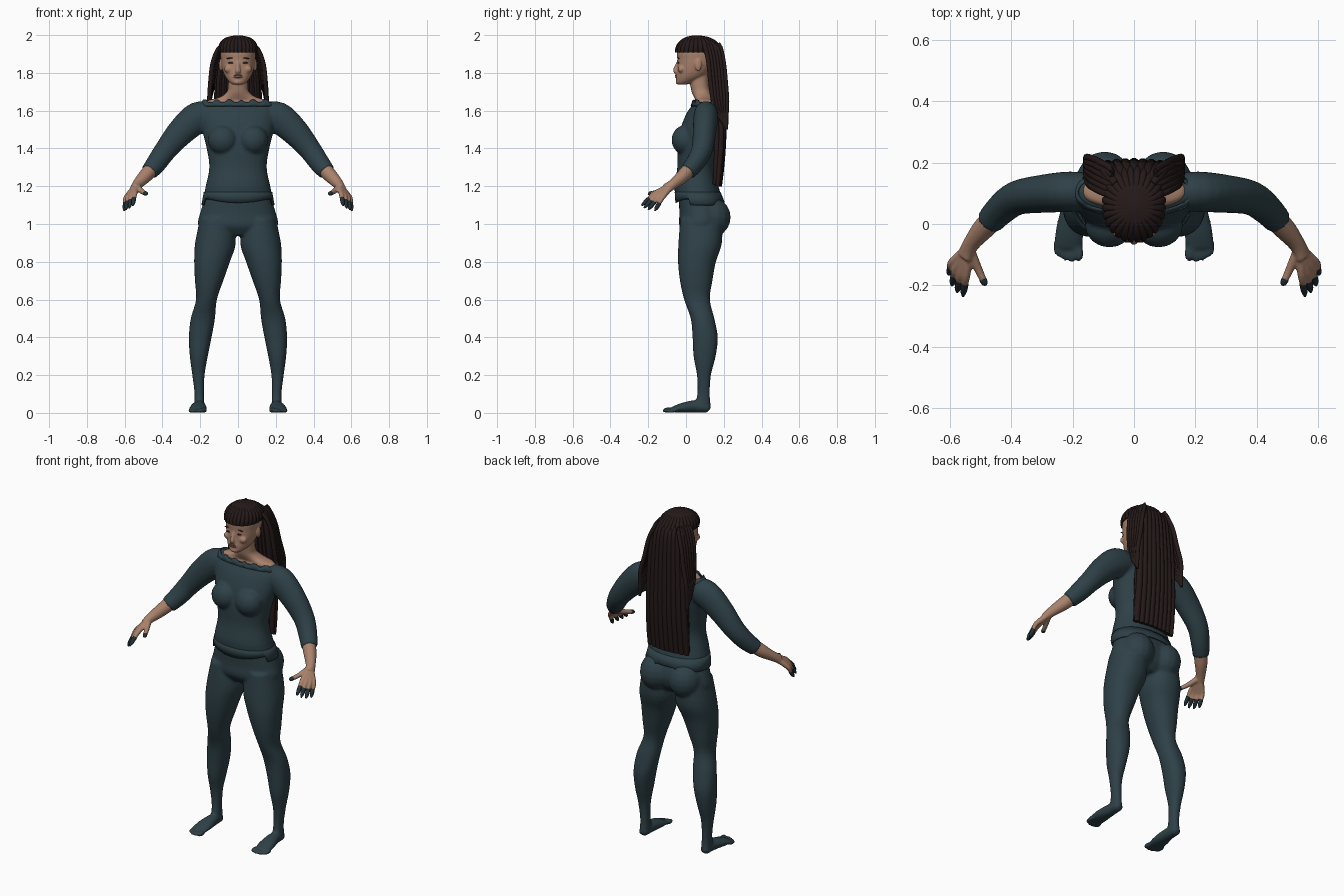
import bpy, bmesh, math
from mathutils import Vector, Matrix


def material(name, rgb):
    m = bpy.data.materials.new(name)
    m.diffuse_color = (*rgb, 1)
    return m


CLOTH = material("dark teal cloth", (0.027, 0.052, 0.063))
SKIN = material("skin", (0.40, 0.225, 0.15))
HAIR = material("dark brown hair", (0.019, 0.010, 0.010))
NAIL = material("dark fingertip", (0.016, 0.030, 0.037))
LIP = material("lip", (0.27, 0.12, 0.09))
EYE = material("eye", (0.05, 0.03, 0.025))


def smooth_rows(rows, k=4):
    """Catmull-Rom samples between rows of numbers."""
    out, n = [], len(rows)
    for i in range(n - 1):
        a, b, c, d = (rows[max(0, min(n - 1, i + j))] for j in (-1, 0, 1, 2))
        for s in range(k):
            t = s / k
            out.append([0.5 * (2 * q + (r - p) * t + (2 * p - 5 * q + 4 * r - w) * t * t
                               + (3 * q - p - 3 * r + w) * t ** 3)
                        for p, q, r, w in zip(a, b, c, d)])
    return out + [list(rows[-1])]


def skin_rings(bm, rings, cap=True):
    vr = [[bm.verts.new(p) for p in r] for r in rings]
    n = len(vr[0])
    for a, b in zip(vr, vr[1:]):
        for i in range(n):
            bm.faces.new((a[i], a[(i + 1) % n], b[(i + 1) % n], b[i]))
    if cap:
        bm.faces.new(vr[0][::-1])
        bm.faces.new(vr[-1])


def oval(z, x0, x1, y0, y1, n=32, lobes=0):
    pts = []
    for i in range(n):
        a = 2 * math.pi * i / n
        c, s = math.cos(a), math.sin(a)
        f = (abs(c) ** 2.2 + abs(s) ** 2.2) ** (-1 / 2.2)
        if lobes:
            f *= 1 - 0.07 * (1 - abs(math.sin(lobes * a / 2))) ** 2
        pts.append(Vector(((x0 + x1) / 2 + f * c * (x1 - x0) / 2,
                           (y0 + y1) / 2 + f * s * (y1 - y0) / 2, z)))
    return pts


def stack(bm, rows, s=1, **kw):
    """Upright loft; rows are z, x0, x1, y0, y1."""
    skin_rings(bm, [oval(z, s * a, s * b, c, d, **kw) for z, a, b, c, d in smooth_rows(rows)])


def tube(bm, rows, s=1, side=(1, 0, 0), n=12, k=4):
    """Loft along a path; rows are x, y, z, radius along side, other radius."""
    rows = smooth_rows([(s * r[0], *r[1:4], r[-1]) for r in rows], k)
    pts = [Vector(r[:3]) for r in rows]
    rings = []
    for i, p in enumerate(pts):
        t = (pts[min(i + 1, len(pts) - 1)] - pts[max(i - 1, 0)]).normalized()
        u = Vector(side)
        u = (u - t * u.dot(t)).normalized()
        v = t.cross(u)
        rings.append([p + u * rows[i][3] * math.cos(2 * math.pi * j / n)
                      + v * rows[i][4] * math.sin(2 * math.pi * j / n) for j in range(n)])
    skin_rings(bm, rings)


def ball(bm, c, r, rot=0):
    m = Matrix.Translation(c) @ Matrix.Rotation(rot, 4, 'Y') @ Matrix.Diagonal((*r, 1))
    bmesh.ops.create_uvsphere(bm, u_segments=16, v_segments=10, radius=1, matrix=m)


def finish(name, bm, mat, voxel=0, soften=3, thick=0):
    bmesh.ops.recalc_face_normals(bm, faces=bm.faces)
    me = bpy.data.meshes.new(name)
    bm.to_mesh(me)
    bm.free()
    me.materials.append(mat)
    ob = bpy.data.objects.new(name, me)
    bpy.context.collection.objects.link(ob)
    bpy.context.view_layer.objects.active = ob
    ob.select_set(True)
    bpy.ops.object.shade_smooth_by_angle(angle=math.radians(50))
    ob.select_set(False)
    if thick:
        ob.modifiers.new("thickness", 'SOLIDIFY').thickness = thick
    if voxel:
        r = ob.modifiers.new("blend", 'REMESH')
        r.mode, r.voxel_size, r.use_smooth_shade = 'VOXEL', voxel, True
        m = ob.modifiers.new("soften", 'SMOOTH')
        m.factor, m.iterations = 0.5, soften
    return ob


# Trousers with covered feet
bm = bmesh.new()
stack(bm, [(1.16, -.165, .165, -.04, .165), (1.06, -.2, .2, -.035, .2),
           (.99, -.21, .21, -.035, .19), (.94, -.15, .15, 0, .15)])
for s in (1, -1):
    stack(bm, [(1.03, .03, .2, -.03, .19), (.9, .012, .227, -.04, .19), (.8, .043, .232, -.042, .158),
               (.7, .078, .228, -.032, .14), (.6, .112, .222, -.01, .126), (.5, .122, .25, .025, .15),
               (.4, .14, .26, .035, .168), (.3, .16, .255, .04, .157), (.2, .177, .242, .058, .132),
               (.1, .18, .23, .06, .126), (.02, .176, .234, .04, .132)], s)
    ball(bm, (s * .095, .135, 1.035), (.095, .102, .105))
    tube(bm, [(.205, .12, .025, .026, .024), (.205, .05, .034, .034, .033),
              (.21, -.02, .027, .046, .026), (.213, -.075, .017, .047, .014)], s)
    for x, y, r in ((.179, -.095, .015), (.202, -.1, .012), (.222, -.096, .011),
                    (.239, -.087, .0105), (.254, -.075, .010)):
        ball(bm, (s * x, y, r), (r, .028, r))
finish("trousers", bm, CLOTH, .008)

# Shirt body, bust and sleeves
bm = bmesh.new()
stack(bm, [(1.13, -.186, .186, -.053, .192), (1.2, -.171, .171, -.061, .172), (1.3, -.152, .152, -.046, .152),
           (1.4, -.166, .166, -.045, .165), (1.5, -.19, .19, -.03, .182), (1.58, -.2, .2, .0, .185),
           (1.625, -.2, .2, .03, .175), (1.647, -.17, .17, .05, .16)])
for s in (1, -1):
    ball(bm, (s * .08, -.005, 1.445), (.08, .072, .078))
    tube(bm, [(.13, .105, 1.575, .06, .065), (.21, .105, 1.565, .066, .083), (.3, .098, 1.49, .062, .074),
              (.38, .085, 1.395, .056, .06), (.43, .05, 1.325, .05, .054), (.47, .008, 1.275, .044, .046)],
         s, side=(0, 1, 0), n=20)
finish("shirt", bm, CLOTH, .008)

# Ragged hem and collar bands
def band(name, top, low, jag):
    bm = bmesh.new()
    a, b = oval(*top, n=64), oval(*low, n=64)
    for p in b:
        p.z = jag(p)
    skin_rings(bm, [a, [p.lerp(q, .5) for p, q in zip(a, b)], b], cap=False)
    finish(name, bm, CLOTH, thick=.006)


band("shirt_hem", (1.17, -.181, .181, -.06, .183), (1.1, -.194, .194, -.056, .205),
     lambda p: 1.112 + .8 * p.x ** 2 if p.y < .02 else (1.1 if abs(p.x) > .07 else 1.115))
band("collar", (1.625, -.205, .205, .024, .18), (1.65, -.185, .185, .035, .17),
     lambda p: 1.65 + .008 * (1 if math.sin(p.x * 95) > 0 else -.6))

# Head, neck and bare shoulders
bm = bmesh.new()
stack(bm, [(1.738, -.025, .025, -.043, .0), (1.75, -.044, .044, -.05, .04), (1.78, -.068, .068, -.05, .1),
           (1.82, -.083, .083, -.047, .135), (1.87, -.091, .091, -.046, .16), (1.92, -.092, .092, -.045, .165),
           (1.97, -.06, .06, -.0, .13)])
stack(bm, [(1.635, -.175, .175, .045, .168), (1.655, -.155, .155, .05, .162), (1.672, -.095, .095, .042, .15),
           (1.7, -.059, .059, .03, .13), (1.74, -.052, .052, .022, .12), (1.8, -.052, .052, .01, .12)])
tube(bm, [(0, -.042, 1.862, .008, .006), (0, -.05, 1.835, .01, .01), (0, -.056, 1.81, .015, .012),
          (0, -.045, 1.798, .014, .006)])
ball(bm, (0, -.046, 1.752), (.02, .009, .012))
ball(bm, (0, -.046, 1.782), (.026, .01, .016))
for s in (1, -1):
    ball(bm, (s * .092, .065, 1.842), (.009, .018, .033))
    ball(bm, (s * .05, -.025, 1.82), (.024, .018, .02))
finish("head", bm, SKIN, .005, 2)

# Lips, eyes and brows
bm = bmesh.new()
for z in (1.787, 1.778):
    ball(bm, (0, -.053, z), (.024, .005, .0045))
finish("lips", bm, LIP)
bm = bmesh.new()
for s in (1, -1):
    ball(bm, (s * .038, -.041, 1.853), (.014, .005, .0045))
    ball(bm, (s * .042, -.039, 1.878), (.02, .005, .0032), s * .1)
finish("eyes_and_brows", bm, EYE)

# Forearms, hands and dark fingertips
FINGERS = (((.546, -.165, 1.162), (.557, -.235, 1.098)), ((.564, -.16, 1.152), (.576, -.222, 1.085)),
           ((.58, -.145, 1.145), (.593, -.2, 1.076)), ((.592, -.125, 1.14), (.603, -.165, 1.07)))
THUMB = ((.508, -.145, 1.172), (.483, -.2, 1.158))
for s, label in ((1, "left"), (-1, "right")):
    bm, tips = bmesh.new(), bmesh.new()
    tube(bm, [(.44, .035, 1.31, .038, .04), (.49, -.015, 1.255, .036, .037), (.53, -.065, 1.213, .027, .028),
              (.552, -.105, 1.187, .03, .02)], s, side=(0, 1, 0), n=16)
    for i, (a, b) in enumerate(FINGERS + (THUMB,)):
        a, b = Vector(a), Vector(b)
        w = Vector((.538, -.08, 1.2)).lerp(a, .15)
        mid, r = a.lerp(b, .45 if i < 4 else .7), .0115
        tube(bm, [(*w, .018, .018), (*a, .014, .014), (*mid, r, r)], s)
        tube(tips, [(*a.lerp(mid, .9), r, r), (*mid, .012, .012), (*mid.lerp(b, .6), .0105, .0105),
                    (*b, .004, .004)], s)
    finish(label + "_forearm_and_hand", bm, SKIN, .005, 2)
    finish(label + "_fingertips", tips, NAIL)

# Braided hair cap with fringe
bm = bmesh.new()
stack(bm, [(1.908, -.101, .101, -.06, .19), (1.935, -.104, .104, -.056, .185), (1.965, -.093, .093, -.038, .165),
           (1.988, -.062, .062, -.005, .125), (1.999, -.012, .012, .04, .07)], n=168, lobes=28)
finish("hair_cap", bm, HAIR)

# Long back braids in two layers
bm = bmesh.new()
for i in range(9):
    x = (i - 4) * .029
    d = .012 * (x / .116) ** 2
    tube(bm, [(x * .5, .13, 1.965, .012, .012), (x * .75, .175 - d, 1.92, .016, .015),
              (x * .85, .19 - d, 1.84, .017, .016), (x * .95, .197 - d, 1.65, .018, .017),
              (x, .197 - d, 1.45, .018, .017), (x * 1.03, .187 - d, 1.3, .018, .016),
              (x * 1.03, .178 - d, 1.2, .016, .013)], n=10)
    tube(bm, [(x * .6, .145, 1.93, .014, .016), (x * .8, .145, 1.8, .017, .02), (x * .88, .155, 1.65, .017, .02),
              (x, .165, 1.45, .017, .016), (x, .155, 1.21, .016, .014)], n=8)
finish("back_braids", bm, HAIR)

# Swept side braids
for s, label in ((1, "left"), (-1, "right")):
    bm = bmesh.new()
    for i in range(6):
        y, x = i * .016, i * .005
        tube(bm, [(.07, .09 + y, 1.955, .008, .012), (.106 - x, .105 + y, 1.925, .011, .012),
                  (.134 - x, .12 + y, 1.85, .012, .012), (.146 - x * .7, .13 + y, 1.75, .012, .012),
                  (.152, .145 + y * .9, 1.65, .012, .012), (.155, .178 + y * .45, 1.57, .011, .011),
                  (.158, .195 + y * .25, 1.5 + (5 - i) * .008, .008, .008)], s, n=8)
    finish(label + "_side_braids", bm, HAIR)
